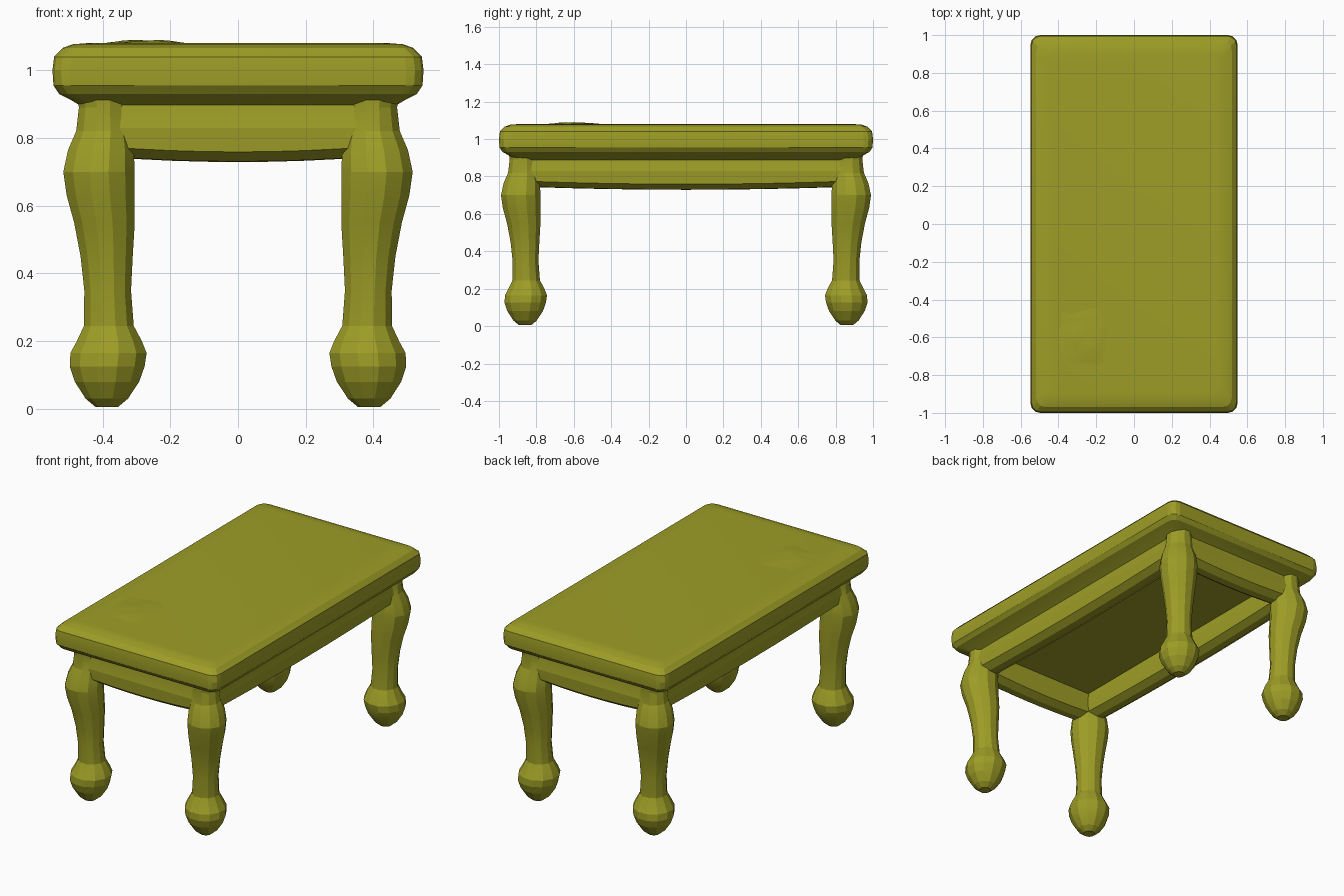
import bpy, bmesh, math, random
from mathutils import Vector

old = bpy.data.objects.get("Cube")
if old:
    bpy.data.objects.remove(old, do_unlink=True)

olive = bpy.data.materials.new("olive")
olive.use_nodes = True
OLIVE = (0.34, 0.34, 0.02, 1)
olive.diffuse_color = OLIVE
olive.node_tree.nodes["Principled BSDF"].inputs["Base Color"].default_value = OLIVE


def finish(name, bm):
    bmesh.ops.recalc_face_normals(bm, faces=bm.faces)
    mesh = bpy.data.meshes.new(name)
    bm.to_mesh(mesh)
    bm.free()
    mesh.materials.append(olive)
    obj = bpy.data.objects.new(name, mesh)
    bpy.context.collection.objects.link(obj)
    bpy.ops.object.select_all(action="DESELECT")
    obj.select_set(True)
    bpy.context.view_layer.objects.active = obj
    bpy.ops.object.shade_smooth_by_angle(angle=math.radians(14))
    return obj


def loft(name, rings):
    """Skin a list of closed rings and cap both ends."""
    bm = bmesh.new()
    loops = [[bm.verts.new(p) for p in ring] for ring in rings]
    n = len(loops[0])
    for a, b in zip(loops, loops[1:]):
        for i in range(n):
            j = (i + 1) % n
            bm.faces.new((a[i], a[j], b[j], b[i]))
    bm.faces.new(loops[0])
    bm.faces.new(loops[-1])
    return finish(name, bm)


def rounded_rect(hx, hy, r, z, steps=3):
    ring = []
    for q, (sx, sy) in enumerate([(1, 1), (-1, 1), (-1, -1), (1, -1)]):
        for s in range(steps + 1):
            a = (q + s / steps) * math.pi / 2
            ring.append((sx * (hx - r) + r * math.cos(a),
                         sy * (hy - r) + r * math.sin(a), z))
    return ring


# Table top: inset and height up the moulded edge
edge = [(0.10, 0.885), (0.055, 0.912), (0.02, 0.93), (0.003, 0.955),
        (0, 1.0), (0.005, 1.04), (0.03, 1.066), (0.06, 1.077), (0.10, 1.08)]
loft("table_top", [rounded_rect(0.548 - d, 1.0 - d, 0.05, z) for d, z in edge])

# Worn blister on the top
random.seed(4)
bm = bmesh.new()
bmesh.ops.create_grid(bm, x_segments=8, y_segments=8, size=1)
for v in bm.verts:
    fall = max(0, 1 - v.co.x ** 2) * max(0, 1 - v.co.y ** 2)
    height = 1.078 + 0.012 * fall * random.uniform(0.4, 1.2)
    v.co = Vector((-0.27 + 0.14 * v.co.x, -0.6 + 0.17 * v.co.y, height))
finish("top_blister", bm)

# Legs: height, then outer and inner distance across the front
leg = [(0.005, 0.42, 0.355), (0.03, 0.45, 0.325), (0.08, 0.482, 0.292),
       (0.125, 0.497, 0.276), (0.165, 0.495, 0.270), (0.20, 0.476, 0.284),
       (0.245, 0.455, 0.308), (0.35, 0.454, 0.316), (0.45, 0.465, 0.311),
       (0.55, 0.484, 0.305), (0.63, 0.506, 0.305), (0.70, 0.516, 0.305),
       (0.765, 0.502, 0.308), (0.82, 0.478, 0.318), (0.89, 0.470, 0.325),
       (0.93, 0.475, 0.325)]
SIDES = 12


def leg_ring(z, outer, inner, sx, sy):
    mid, r = (outer + inner) / 2, (outer - inner) / 2
    ring = []
    for i in range(SIDES):
        a = (i + 0.5) * math.tau / SIDES
        c, s = math.cos(a), math.sin(a)
        k = 1.0 / math.cos(math.pi / SIDES)
        ring.append((sx * (mid + r * c * k), sy * (mid + 0.473 + r * s * k), z))
    return ring


for sx, side in ((-1, "right"), (1, "left")):
    for sy, end in ((-1, "front"), (1, "back")):
        loft(f"{end}_{side}_leg", [leg_ring(*row, sx, sy) for row in leg])

# Apron rails: distance out from the outer face, and height
rail = [(0, 0.92), (0, 0.89), (0.012, 0.83), (0.008, 0.775), (-0.03, 0.747),
        (-0.075, 0.745), (-0.115, 0.77), (-0.12, 0.83), (-0.11, 0.92)]


def apron(name, half, face, place):
    rings = []
    for i in range(9):
        t = i / 4 - 1
        sag = 0.016 * (1 - t * t)
        rings.append([place(t * half, face + d, z - (sag if z < 0.8 else 0))
                      for d, z in rail])
    loft(name, rings)


for s, end, side in ((-1, "front", "right"), (1, "back", "left")):
    apron(end + "_apron", 0.40, 0.922, lambda u, w, z: (u, s * w, z))
    apron(side + "_apron", 0.86, 0.452, lambda u, w, z: (s * w, u, z))
